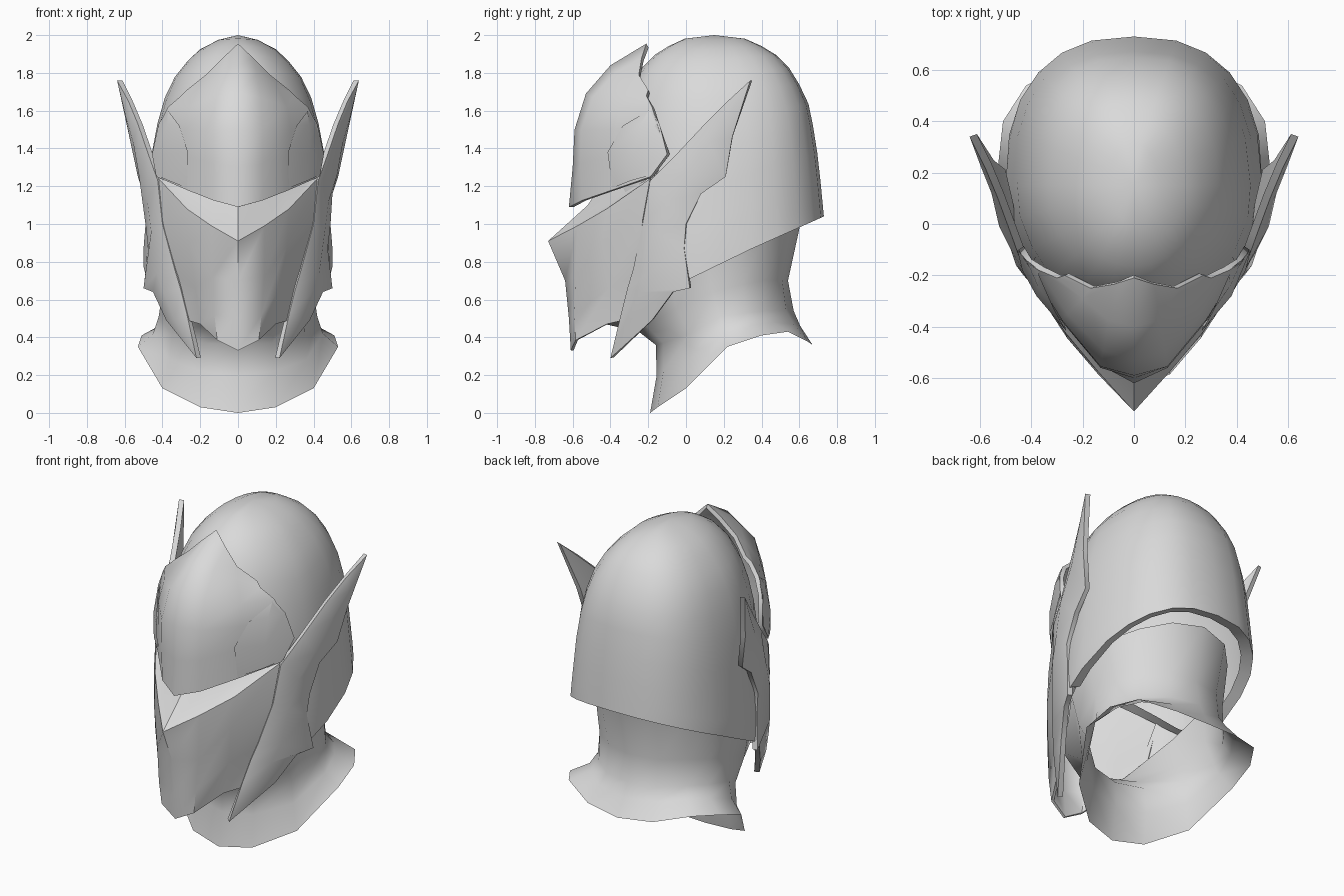
import bpy, bmesh, math

metal = bpy.data.materials.new("plain grey")
metal.diffuse_color = (0.7, 0.7, 0.7, 1)


def shell(name, rows, thick=0.0, angle=35):
    """Skin rows of points (bottom to top, front to back), mirrored in x."""
    bm = bmesh.new()
    for side in (1, -1):
        grid = [[bm.verts.new((side * x, y, z)) for x, y, z in r] for r in rows]
        for a, b in zip(grid, grid[1:]):
            for i in range(len(a) - 1):
                quad = [a[i], a[i + 1], b[i + 1], b[i]]
                bm.faces.new(quad if side > 0 else quad[::-1])
    bmesh.ops.remove_doubles(bm, verts=bm.verts[:], dist=0.0005)
    me = bpy.data.meshes.new(name)
    bm.to_mesh(me)
    bm.free()
    ob = bpy.data.objects.new(name, me)
    bpy.context.collection.objects.link(ob)
    me.materials.append(metal)
    bpy.ops.object.select_all(action='DESELECT')
    ob.select_set(True)
    bpy.context.view_layer.objects.active = ob
    if thick:
        m = ob.modifiers.new("thickness", 'SOLIDIFY')
        m.thickness, m.offset = thick, -1
        bpy.ops.object.modifier_apply(modifier=m.name)
    bpy.ops.object.shade_smooth_by_angle(angle=math.radians(angle))
    return ob


def interp(table, v):
    if v <= table[0][0]:
        return table[0][1]
    for (a, p), (b, q) in zip(table, table[1:]):
        if v <= b:
            return p + (q - p) * (v - a) / (b - a)
    return table[-1][1]


# Skull dome: squarish rings with a slanted lower rim and a turned-in lip
RIM = [(-0.41, 1.05), (0.0, 0.70), (0.35, 0.87), (0.73, 1.04)]
DEPTH = [(1.04, 1), (1.25, .965), (1.45, .925), (1.65, .855), (1.8, .72),
         (1.87, .62), (1.92, .51), (1.97, .33), (1.985, .26), (2.0, 0)]
WIDTH = [(0.9, 1), (1.1, .96), (1.35, .92), (1.5, .87), (1.65, .79), (1.75, .71),
         (1.84, .58), (1.92, .42), (1.97, .25), (2.0, 0)]


def dome_point(a, t, k=1.0):
    c, s = math.cos(a), max(math.sin(a), 0)
    ex, ey = (0.95, 1.1) if c > 0 else (0.8, 0.8)
    y1 = -math.copysign(abs(c) ** ey, c) * (0.56 if c > 0 else 0.58)
    x1 = 0.5 * s ** ex if s > 1e-6 else 0
    rim = interp(RIM, y1 + 0.15)
    z = rim + (2 - rim) * t
    return (x1 * interp(WIDTH, z) * k, 0.15 + y1 * interp(DEPTH, z) * k, z)


angles = [math.pi * i / 12 for i in range(13)]
levels = [0, .08, .2, .35, .5, .62, .73, .82, .89, .94, .98, 1]
dome = [[dome_point(a, 0.015, 0.88) for a in angles]]
dome += [[dome_point(a, t) for a in angles] for t in levels]
shell("skull_dome", dome, angle=45)

# Neck guard: waisted tube flaring into a slanted collar
shell("neck_guard", [
    [(0, -.19, 0), (.2, -.15, .03), (.4, 0, .13), (.53, .22, .35),
     (.51, .4, .41), (.42, .54, .43), (.22, .64, .38), (0, .67, .36)],
    [(0, -.155, .2), (.19, -.12, .22), (.36, .02, .28), (.45, .2, .42),
     (.41, .35, .465), (.33, .46, .48), (.19, .57, .47), (0, .605, .46)],
    [(0, -.16, .36), (.18, -.12, .37), (.35, .02, .42), (.42, .18, .51),
     (.375, .32, .53), (.30, .42, .54), (.17, .53, .54), (0, .57, .54)],
    [(0, -.25, .43), (.2, -.21, .46), (.36, -.05, .55), (.40, .14, .64),
     (.375, .3, .68), (.30, .41, .7), (.17, .51, .7), (0, .54, .7)],
    [(0, -.43, .47), (.22, -.35, .55), (.37, -.1, .75), (.42, .1, .87),
     (.40, .29, .94), (.32, .43, .97), (.19, .56, 1.0), (0, .61, 1.02)],
], angle=60)

# Face mask: pointed prow with chin panel and recessed cheeks
mask_top = [(0, -.73, .91), (.14, -.575, .99), (.27, -.42, 1.08), (.42, -.19, 1.24)]
shell("face_mask", [
    [(0, -.61, .33), (.11, -.585, .385), (.2, -.42, .47), (.3, -.29, .5)],
    [(0, -.62, .5), (.125, -.59, .52), (.225, -.41, .66), (.34, -.25, .74)],
    [(0, -.64, .7), (.14, -.585, .72), (.26, -.445, .89), (.40, -.23, 1.02)],
    mask_top,
], thick=0.015, angle=45)

# Eye slit: slope running from the mask edge in under the visor
shell("eye_slit", [
    mask_top,
    [(0, -.52, 1.10), (.12, -.43, 1.13), (.24, -.32, 1.17), (.40, -.16, 1.26)],
    [(0, -.42, 1.25), (.12, -.38, 1.25), (.24, -.28, 1.27), (.38, -.12, 1.32)],
])

# Brow visor: peaked plate over the forehead, rounded across the middle
shell("brow_visor", [
    [(0, -.62, 1.09), (.13, -.55, 1.125), (.27, -.39, 1.18), (.43, -.19, 1.25)],
    [(0, -.60, 1.3), (.13, -.56, 1.32), (.28, -.38, 1.36), (.45, -.1, 1.37)],
    [(0, -.59, 1.5), (.13, -.555, 1.5), (.28, -.375, 1.5), (.42, -.15, 1.52)],
    [(0, -.53, 1.69), (.12, -.495, 1.67), (.26, -.35, 1.62), (.37, -.18, 1.62)],
    [(0, -.4, 1.84), (.1, -.375, 1.8), (.2, -.29, 1.74), (.30, -.21, 1.68)],
    [(0, -.21, 1.955), (.08, -.235, 1.88), (.17, -.25, 1.79), (.27, -.2, 1.71)],
], thick=0.025, angle=60)

# Temple pads: raised panels at the visor sides
shell("temple_pad", [
    [(.27, -.39, 1.19), (.37, -.29, 1.23), (.435, -.18, 1.26)],
    [(.265, -.415, 1.38), (.38, -.28, 1.37), (.455, -.1, 1.37)],
    [(.31, -.335, 1.52), (.375, -.24, 1.53), (.42, -.14, 1.53)],
    [(.37, -.2, 1.6), (.37, -.19, 1.61), (.37, -.18, 1.61)],
])

# Side fins: long bevelled blades sweeping from the jaw up past the temples
shell("side_fin", [
    [(.22, -.4, .29)] * 3,
    [(.27, -.345, .52), (.335, -.3, .49), (.38, -.18, .49)],
    [(.305, -.31, .66), (.395, -.24, .64), (.45, -.07, .64)],
    [(.335, -.28, .76), (.43, -.2, .74), (.5, .02, .66)],
    [(.40, -.23, 1.0), (.46, -.16, .96), (.475, -.01, .87)],
    [(.425, -.19, 1.23), (.48, -.1, 1.12), (.49, 0, 1.0)],
    [(.475, -.05, 1.37), (.525, -.01, 1.26), (.5, .08, 1.16)],
    [(.53, .1, 1.53), (.555, .12, 1.43), (.53, .21, 1.25)],
    [(.58, .22, 1.65), (.595, .22, 1.57), (.575, .245, 1.46)],
    [(.64, .34, 1.76)] * 3,
], thick=0.03, angle=50)
